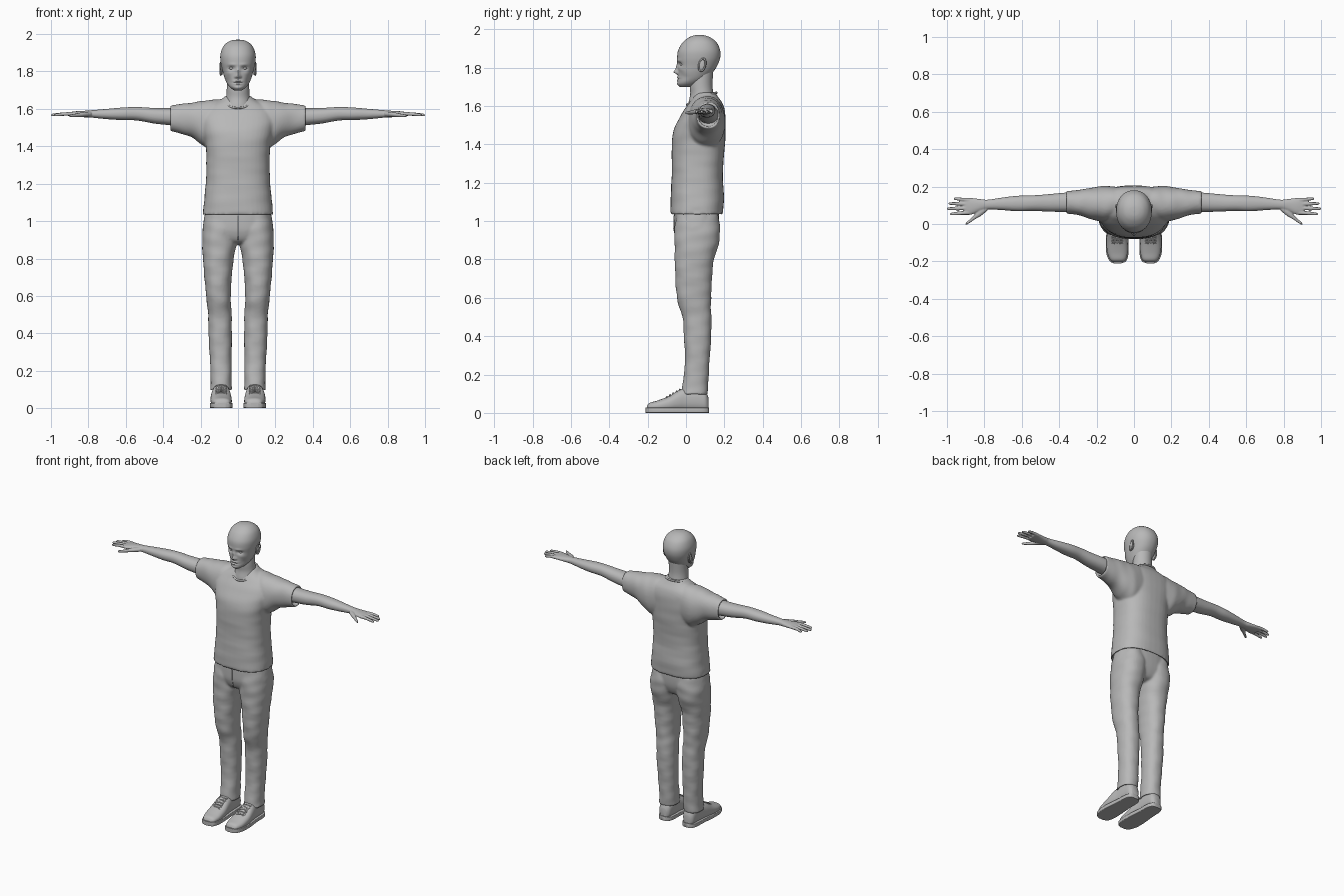
import bpy, bmesh, math
from mathutils import Vector

cube = bpy.data.objects.get("Cube")
if cube:
    bpy.data.objects.remove(cube, do_unlink=True)

GREY = (0.48, 0.48, 0.48, 1)
mat = bpy.data.materials.new("plain grey")
mat.use_nodes = True
mat.diffuse_color = GREY
mat.node_tree.nodes["Principled BSDF"].inputs["Base Color"].default_value = GREY
AXES = {"x": (0, 1, 2), "y": (1, 0, 2), "z": (2, 0, 1)}


def spline(p, q, r, s, t):
    """Smooth blend between sections q and r."""
    return [0.5 * (2 * b + (c - a) * t + (2 * a - 5 * b + 4 * c - d) * t * t
                   + (3 * b - a - 3 * c + d) * t ** 3) for a, b, c, d in zip(p, q, r, s)]


def loft(bm, axis, sections, mirror=False, power=2.0, sides=40, steps=5, hollow=0, fold=0):
    """Closed tube through (position, a_min, a_max, b_min, b_max) sections.
    hollow recesses the last end, fold adds cloth ripples."""
    rows = []
    for i in range(len(sections) - 1):
        p, s = sections[max(i - 1, 0)], sections[min(i + 2, len(sections) - 1)]
        rows += [spline(p, sections[i], sections[i + 1], s, k / steps) for k in range(steps)]
    rows.append(list(sections[-1]))
    if hollow:
        t, a, b, c, d = rows[-1]
        g = 0.011
        rows += [[t, a + g, b - g, c + g, d - g], [t + hollow, a + g, b - g, c + g, d - g]]
    for sign in ((1, -1) if mirror else (1,)):
        rings = []
        for t, a0, a1, b0, b1 in rows:
            ring = []
            for k in range(sides):
                ang = math.tau * k / sides
                c, s = math.cos(ang), math.sin(ang)
                f = 1 + fold * (math.sin(t * 47 + 3 * ang) + math.sin(t * 83 - 2 * ang))
                co = [0, 0, 0]
                for ax, v in zip(AXES[axis], (
                        t, (a0 + a1) / 2 + (a1 - a0) / 2 * f * math.copysign(abs(c) ** (2 / power), c),
                        (b0 + b1) / 2 + (b1 - b0) / 2 * f * math.copysign(abs(s) ** (2 / power), s))):
                    co[ax] = v
                co[0] *= sign
                ring.append(bm.verts.new(co))
            rings.append(ring)
        for lo, hi in zip(rings, rings[1:]):
            for k in range(sides):
                n = (k + 1) % sides
                bm.faces.new((lo[k], lo[n], hi[n], hi[k]))
        bm.faces.new(rings[0])
        bm.faces.new(rings[-1])


def blob(bm, centre, size):
    new = bmesh.ops.create_uvsphere(bm, u_segments=24, v_segments=16, radius=1)["verts"]
    for v in new:
        v.co = Vector([c + s * e for c, s, e in zip(centre, size, v.co)])


def sculpt(bm, dents):
    """Push the front of a mesh by soft (x, z, width, height, depth) dabs."""
    for v in bm.verts:
        if v.co.y < 0.04:
            v.co.y += sum(d * math.exp(-((abs(v.co.x) - x) / w) ** 2 - ((v.co.z - z) / h) ** 2)
                          for x, z, w, h, d in dents)


def finish(name, bm, voxel=0, smooth=0, mirror=False, angle=50):
    bmesh.ops.recalc_face_normals(bm, faces=bm.faces)
    mesh = bpy.data.meshes.new(name)
    bm.to_mesh(mesh)
    bm.free()
    obj = bpy.data.objects.new(name, mesh)
    bpy.context.collection.objects.link(obj)
    mesh.materials.append(mat)
    if voxel:
        m = obj.modifiers.new("fuse", "REMESH")
        m.mode, m.voxel_size, m.use_smooth_shade = "VOXEL", voxel, True
    if smooth:
        m = obj.modifiers.new("soften", "SMOOTH")
        m.iterations, m.factor = smooth, 0.5
    if mirror:
        m = obj.modifiers.new("other side", "MIRROR")
        m.use_mirror_merge = False
    if not voxel:
        bpy.ops.object.select_all(action="DESELECT")
        obj.select_set(True)
        bpy.context.view_layer.objects.active = obj
        bpy.ops.object.shade_smooth_by_angle(angle=math.radians(angle))
    return obj


def cord(name, paths, radius, mirror=False, closed=False):
    """Thin round cords along point paths."""
    cu = bpy.data.curves.new(name, "CURVE")
    cu.dimensions, cu.bevel_depth, cu.bevel_resolution = "3D", radius, 2
    for pts in paths:
        sp = cu.splines.new("POLY")
        sp.points.add(len(pts) - 1)
        sp.use_cyclic_u = closed
        for p, co in zip(sp.points, pts):
            p.co = (*co, 1)
    cu.materials.append(mat)
    obj = bpy.data.objects.new(name, cu)
    bpy.context.collection.objects.link(obj)
    if mirror:
        obj.modifiers.new("other side", "MIRROR").use_mirror_merge = False


# Head with sculpted face
bm = bmesh.new()
loft(bm, "z", [(z, -w, w, f, b) for z, w, f, b in (
    (1.698, .02, -.03, .03), (1.715, .043, -.043, .07), (1.74, .061, -.041, .11),
    (1.775, .075, -.041, .14), (1.81, .084, -.043, .163), (1.85, .093, -.046, .178),
    (1.89, .094, -.041, .178), (1.93, .081, -.018, .16), (1.955, .058, .012, .13),
    (1.967, .031, .04, .1), (1.97, .004, .067, .075))], power=2.15, sides=112, steps=8)
sculpt(bm, [(0, 1.776, .012, .011, -.02), (0, 1.797, .009, .02, -.011), (.013, 1.771, .006, .006, -.007),
            (.035, 1.817, .017, .011, .012), (.03, 1.836, .022, .007, -.004), (0, 1.748, .022, .005, -.007),
            (0, 1.733, .018, .005, -.007), (0, 1.741, .026, .002, .004), (0, 1.712, .02, .01, -.004),
            (.05, 1.79, .016, .012, -.003), (.055, 1.75, .015, .018, .006)])
finish("head", bm)

bm = bmesh.new()
blob(bm, (.034, -.019, 1.817), (.014, .012, .0085))
finish("eyes", bm, mirror=True)

bm = bmesh.new()
blob(bm, (.087, .083, 1.812), (.008, .018, .032))
finish("ears", bm, mirror=True)
rim = [(.089 + .006 * (1 + math.cos(a)) / 2, .084 + .017 * math.cos(a) + .006 * math.sin(a),
        1.814 + .033 * math.sin(a)) for a in (math.tau * k / 24 for k in range(24))]
cord("ear_rims", [rim], .0045, mirror=True, closed=True)

# Neck
bm = bmesh.new()
loft(bm, "z", [(1.55, -.09, .09, .01, .16), (1.61, -.075, .075, .012, .15), (1.66, -.064, .064, .022, .143),
               (1.71, -.06, .06, .02, .138), (1.78, -.06, .06, .03, .142)])
finish("neck", bm)

# Shirt: body and sleeves fused, with open hem and cuffs
bm = bmesh.new()
loft(bm, "z", [(z, -w, w, f, b) for z, w, f, b in (
    (1.67, .066, .05, .152), (1.645, .1, .035, .168), (1.61, .17, .012, .193), (1.56, .2, -.022, .204),
    (1.48, .19, -.062, .206), (1.4, .172, -.074, .203), (1.25, .17, -.074, .192),
    (1.12, .18, -.08, .198), (1.035, .19, -.08, .192))], power=2.5, hollow=.03, fold=.004)
loft(bm, "x", [(.04, .04, .19, 1.42, 1.655), (.13, .015, .203, 1.38, 1.65), (.19, .015, .2, 1.405, 1.642),
               (.25, .033, .19, 1.45, 1.633), (.31, .05, .18, 1.468, 1.626), (.362, .055, .176, 1.482, 1.617)],
     mirror=True, power=2.2, hollow=-.03, fold=.008)
finish("shirt", bm, .0075, 4)

collar = [(.077 * math.cos(a), .082 + .077 * math.sin(a), 1.637 + .032 * math.sin(a) + .008 * math.cos(a) ** 2)
          for a in (math.tau * k / 48 for k in range(48))]
cord("collar", [collar], .006, closed=True)

# Trousers: two legs fused to the hips
bm = bmesh.new()
loft(bm, "z", [(1.07, -.17, .17, -.06, .17), (1.0, -.184, .184, -.063, .172), (.94, -.186, .186, -.06, .165),
               (.89, -.14, .14, -.035, .14), (.875, -.05, .05, .02, .1)], power=2.4)
loft(bm, "z", [(1.04, .02, .17, -.05, .165), (.96, .004, .188, -.06, .178), (.88, .008, .191, -.06, .17),
               (.78, .026, .186, -.058, .142), (.66, .036, .176, -.053, .134), (.57, .038, .167, -.042, .13),
               (.5, .034, .16, -.018, .132), (.38, .033, .157, -.01, .13), (.26, .034, .15, -.006, .122),
               (.15, .034, .146, -.018, .116), (.095, .033, .15, -.024, .113)],
     mirror=True, power=2.25, hollow=.03, fold=.011)
finish("trousers", bm, .0075, 3)
cord("fly_seam", [[(0, -.063, 1.03), (0, -.064, .96), (0, -.05, .9)]], .0025)

# Arm, palm, fingers and thumb fused
bm = bmesh.new()
loft(bm, "x", [(.26, .06, .17, 1.5, 1.61), (.36, .064, .168, 1.512, 1.604), (.45, .066, .16, 1.522, 1.605),
               (.54, .07, .153, 1.538, 1.61), (.62, .068, .151, 1.54, 1.607), (.7, .074, .142, 1.545, 1.6),
               (.78, .078, .13, 1.553, 1.593), (.82, .07, .133, 1.555, 1.59), (.87, .05, .139, 1.558, 1.587),
               (.905, .049, .14, 1.56, 1.582)], power=2.2)
for y, tip, spread in ((.129, .965, .006), (.107, .992, .002), (.084, 1, -.002), (.06, .984, -.006)):
    loft(bm, "x", [(x, y + s - r, y + s + r, z - r, z + r) for x, s, r, z in (
        (.88, 0, .0105, 1.573), (.92, spread * .4, .0095, 1.573), (tip - .014, spread, .008, 1.568),
        (tip - .003, spread, .0055, 1.566), (tip, spread, .002, 1.566))], sides=16)
loft(bm, "x", [(.785, .07, .1, 1.56, 1.585), (.82, .042, .085, 1.557, 1.584), (.85, .025, .052, 1.556, 1.579),
               (.875, .008, .028, 1.555, 1.574), (.895, -.004, .01, 1.556, 1.571), (.902, -.004, .001, 1.56, 1.567)],
     sides=20)
finish("arms", bm, .0042, 2, mirror=True)

# Shoes: upper, flat sole and laces
bm = bmesh.new()
loft(bm, "y", [(-.204, .062, .112, .008, .035), (-.19, .044, .128, .006, .052), (-.15, .034, .143, .005, .064),
               (-.09, .034, .147, .005, .087), (-.04, .039, .143, .005, .118), (.0, .043, .137, .005, .13),
               (.06, .045, .133, .005, .13), (.1, .05, .128, .005, .115), (.117, .066, .112, .01, .08)],
     power=2.4)
finish("shoe_uppers", bm, mirror=True)
bm = bmesh.new()
loft(bm, "y", [(-.21, .066, .108, 0, .028), (-.196, .04, .132, 0, .028), (-.15, .029, .149, 0, .028),
               (-.08, .03, .15, 0, .028), (0, .036, .142, 0, .028), (.08, .039, .138, 0, .028),
               (.112, .052, .126, 0, .028), (.121, .07, .107, 0, .028)], power=9, sides=48)
finish("shoe_soles", bm, mirror=True, angle=40)
laces = []
for k in range(5):
    y, z = -.105 + .017 * k, .083 + .0095 * k
    for s in (-1, 1):
        laces.append([(.09 - s * .03, y, z - .008), (.09, y + .005, z + .002), (.09 + s * .03, y + .012, z - .003)])
cord("laces", laces, .0035, mirror=True)
